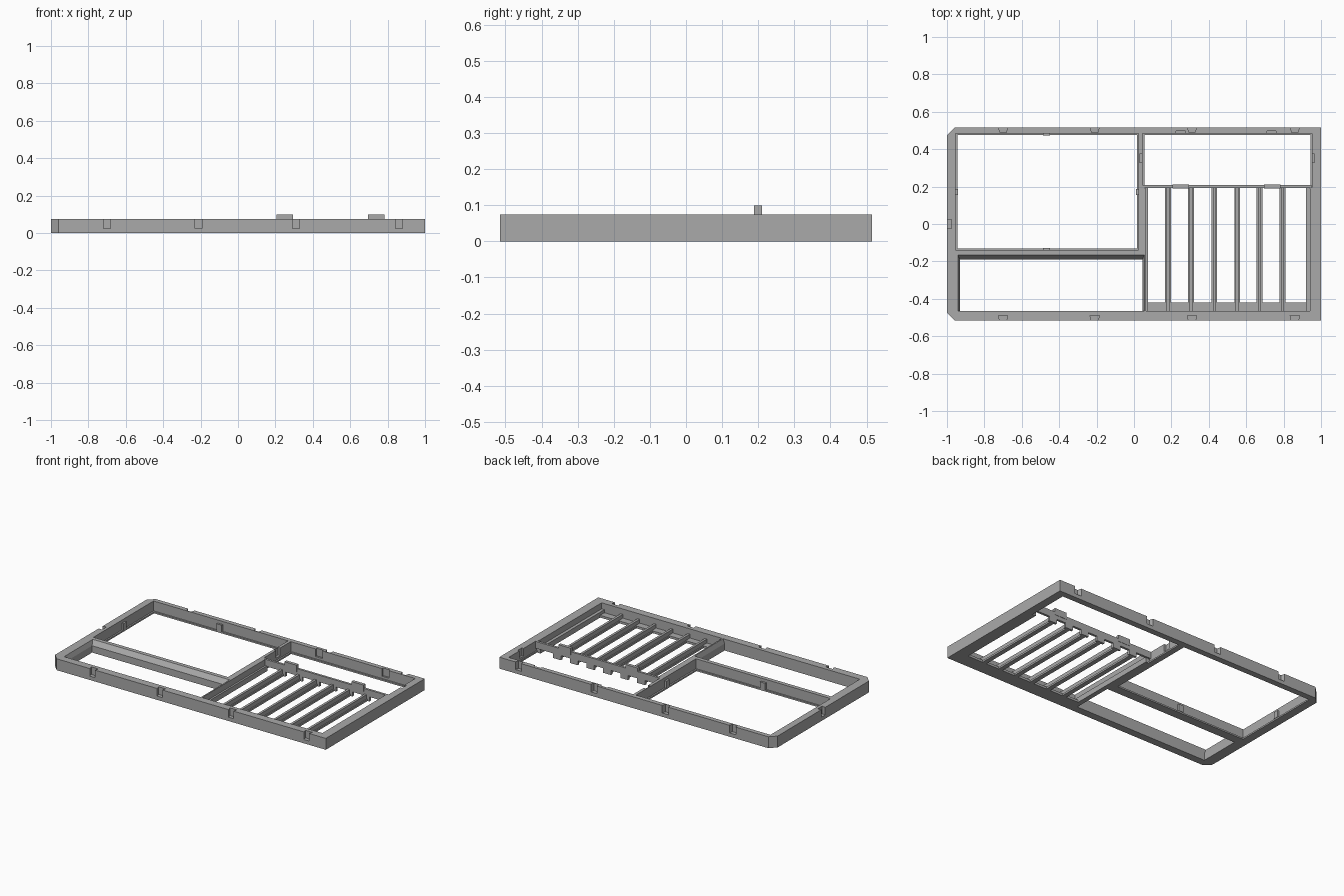
import bpy

cube = bpy.data.objects.get("Cube")
if cube:
    bpy.data.objects.remove(cube, do_unlink=True)

H = 0.075      # frame height
TOP = 0.09     # cutters rise past the top
LOW = -0.02    # cutters fall below the base

grey = bpy.data.materials.new("plain_grey")
grey.use_nodes = True
grey.diffuse_color = (0.4, 0.4, 0.4, 1)
bsdf = next(n for n in grey.node_tree.nodes if n.type == 'BSDF_PRINCIPLED')
bsdf.inputs["Base Color"].default_value = (0.4, 0.4, 0.4, 1)


def loft(name, low, high, z0, z1):
    """Solid between two outlines with the same number of points."""
    n = len(low)
    verts = [(x, y, z0) for x, y in low] + [(x, y, z1) for x, y in high]
    faces = [tuple(reversed(range(n))), tuple(range(n, 2 * n))]
    faces += [(i, (i + 1) % n, n + (i + 1) % n, n + i) for i in range(n)]
    mesh = bpy.data.meshes.new(name)
    mesh.from_pydata(verts, [], faces)
    mesh.materials.append(grey)
    obj = bpy.data.objects.new(name, mesh)
    bpy.context.collection.objects.link(obj)
    return obj


def rect(x0, x1, y0, y1):
    return [(x0, y0), (x1, y0), (x1, y1), (x0, y1)]


def box(name, x0, x1, y0, y1, z0, z1):
    r = rect(x0, x1, y0, y1)
    return loft(name, r, r, z0, z1)


def cut(target, cutter):
    """Subtract the cutter, then discard it."""
    mod = target.modifiers.new("cut", 'BOOLEAN')
    mod.operation = 'DIFFERENCE'
    mod.solver = 'EXACT'
    mod.object = cutter
    cutter.hide_render = True
    bpy.context.view_layer.objects.active = target
    bpy.ops.object.modifier_apply(modifier=mod.name)
    bpy.data.objects.remove(cutter, do_unlink=True)


def cut_box(target, *dims):
    cut(target, box("cutter", *dims))


# Outer frame with two clipped corners
outline = [(-0.96, -0.515), (1, -0.515), (1, 0.515),
           (-0.96, 0.515), (-1, 0.475), (-1, -0.475)]
frame = loft("frame", outline, outline, 0, H)

# Large bay and back bay, each with a thin ledge at the bottom
cut_box(frame, -0.945, 0.015, -0.13, 0.475, LOW, TOP)
cut_box(frame, -0.955, 0.025, -0.14, 0.485, 0.01, TOP)
cut_box(frame, 0.055, 0.945, 0.19, 0.475, LOW, TOP)
cut_box(frame, 0.045, 0.952, 0.195, 0.485, 0.01, TOP)

# Front bay with sloped upper edges
cut_box(frame, -0.93, 0.045, -0.465, -0.19, LOW, TOP)
cut(frame, loft("cutter", rect(-0.93, 0.045, -0.465, -0.19),
                rect(-0.942, 0.056, -0.465, -0.165), 0.045, 0.077))

# Slatted bay with a ledge along its front
cut_box(frame, 0.064, 0.94, -0.42, 0.2, LOW, TOP)
cut_box(frame, 0.064, 0.94, -0.465, 0.2, 0.015, TOP)

# Tapered joint notches on the outer walls
for x in (-0.7, -0.21, 0.31, 0.86):
    for y0, y1, narrow, wide in ((-0.53, -0.49, 0.015, 0.025),
                                 (0.49, 0.53, 0.017, 0.027)):
        p = [(x - narrow, y0), (x + narrow, y0), (x + wide, y1), (x - wide, y1)]
        cut(frame, loft("cutter", p, p, 0.025, TOP))
p = [(-1.02, -0.016), (-0.975, -0.024), (-0.975, 0.024), (-1.02, 0.016)]
cut(frame, loft("cutter", p, p, 0.025, TOP))

# Notches inside the back bay
for x in (0.25, 0.735):
    cut_box(frame, x - 0.025, x + 0.025, 0.47, 0.497, 0.025, TOP)
for x in (0.04, 0.955):
    cut_box(frame, x - 0.01, x + 0.01, 0.33, 0.375, 0.025, TOP)

# Clips on the walls of the large bay
for i, x in enumerate((-0.957, 0.012)):
    box(f"side_clip_{i + 1}", x, x + 0.015, 0.155, 0.187, 0.01, 0.055)
for i, y in enumerate((-0.142, 0.472)):
    box(f"end_clip_{i + 1}", -0.487, -0.45, y, y + 0.015, 0.01, 0.055)

# Slats: a wide low foot carrying a narrow rib
slats = (0.182, 0.305, 0.43, 0.551, 0.671, 0.794)
for i, x in enumerate(slats):
    box(f"slat_foot_{i + 1}", x - 0.015, x + 0.015, -0.43, 0.2, 0, 0.012)
    box(f"slat_rib_{i + 1}", x - 0.008, x + 0.008, -0.465, 0.2, 0.01, 0.04)
for i, x in enumerate((0.062, 0.92)):
    box(f"edge_slat_{i + 1}", x, x + 0.022 - 0.008 * (i == 0), -0.465, 0.2, 0, 0.035)

# Cross rail over the slat ends, with feet and raised tabs
box("cross_rail", 0.045, 0.95, 0.193, 0.208, 0.03, H)
for i, x in enumerate(slats):
    box(f"rail_foot_{i + 1}", x - 0.028, x + 0.028, 0.193, 0.208, 0, 0.031)
for i, x in enumerate((0.25, 0.738)):
    box(f"rail_tab_{i + 1}", x - 0.044, x + 0.044, 0.189, 0.21, 0.055, 0.099)
